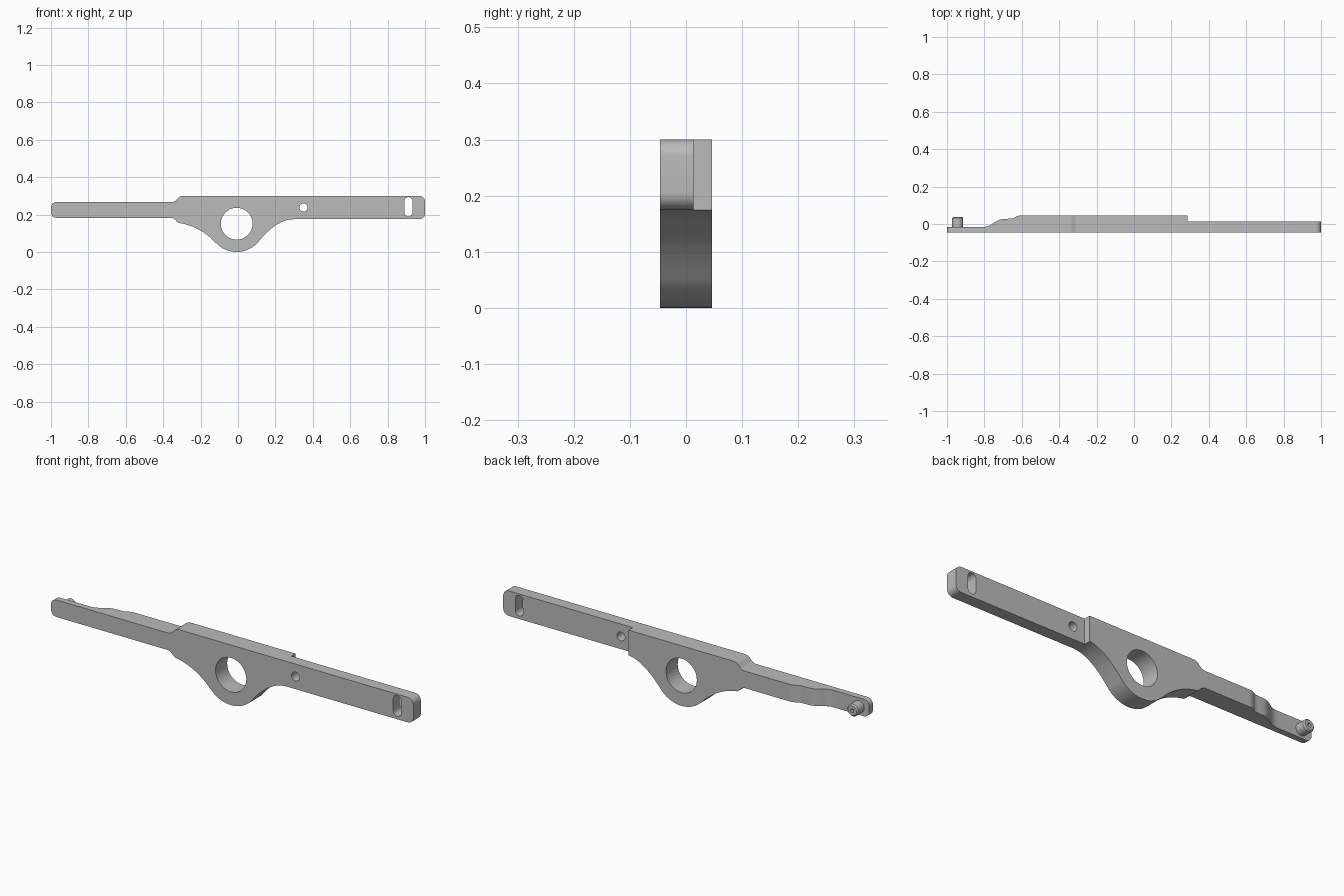
import bpy, bmesh, math
from mathutils import Vector

cube = bpy.data.objects.get("Cube")
if cube:
    bpy.data.objects.remove(cube)

steel = bpy.data.materials.new("plain grey steel")
steel.use_nodes = True
GREY = (0.5, 0.5, 0.5, 1)
steel.diffuse_color = GREY
steel.node_tree.nodes["Principled BSDF"].inputs["Base Color"].default_value = GREY

FRONT, BACK = -0.046, 0.046
HUB = (-0.007, 0.151)
PIN = (-0.943, 0.223)


def arc(c, r, a0, a1, n=8):
    """Points on an arc, angles in degrees."""
    return [(c[0] + r * math.cos(math.radians(a0 + (a1 - a0) * i / n)),
             c[1] + r * math.sin(math.radians(a0 + (a1 - a0) * i / n))) for i in range(n + 1)]


def bend(a, b, c, n=10):
    """Quadratic curve from a to c, pulled towards b."""
    a, b, c = Vector(a), Vector(b), Vector(c)
    return [tuple(a * (1 - t) ** 2 + b * 2 * t * (1 - t) + c * t * t)
            for t in (i / n for i in range(n + 1))]


def prism(name, pts, lo, hi, axis="y"):
    """Extrude an outline along y (x, z points) or z (x, y points)."""
    bm = bmesh.new()
    place = (lambda p, d: (p[0], d, p[1])) if axis == "y" else (lambda p, d: (p[0], p[1], d))
    face = bm.faces.new([bm.verts.new(place(p, lo)) for p in pts])
    ext = bmesh.ops.extrude_face_region(bm, geom=[face])
    move = Vector(place((0, 0), hi - lo))
    bmesh.ops.translate(bm, vec=move, verts=[v for v in ext["geom"] if isinstance(v, bmesh.types.BMVert)])
    bmesh.ops.remove_doubles(bm, verts=bm.verts, dist=1e-5)
    bmesh.ops.recalc_face_normals(bm, faces=bm.faces)
    me = bpy.data.meshes.new(name)
    bm.to_mesh(me)
    bm.free()
    ob = bpy.data.objects.new(name, me)
    bpy.context.collection.objects.link(ob)
    me.materials.append(steel)
    return ob


def combine(ob, tool, op):
    """Apply a boolean and discard the tool."""
    bpy.context.view_layer.objects.active = ob
    mod = ob.modifiers.new("cut", "BOOLEAN")
    mod.operation, mod.solver, mod.object = op, "EXACT", tool
    bpy.ops.object.modifier_apply(modifier=mod.name)
    bpy.data.objects.remove(tool)


# Front outline, clockwise from the thin arm's tip
R = 0.03
outline = arc((-1 + R, 0.267 - R), R, 180, 90)
outline += bend((-0.36, 0.267), (-0.34, 0.267), (-0.33, 0.278), 5)
outline += bend((-0.32, 0.289), (-0.31, 0.3), (-0.29, 0.3), 5)
outline += arc((1 - R, 0.3 - R), R, 90, 0)
outline += arc((1 - R, 0.175 + R), R, 0, -90)
outline += bend((0.3, 0.175), (0.205, 0.175), (0.105, 0.05), 14)
outline += arc(HUB, 0.151, -42, -135, 24)[1:]
outline += bend((-0.122, 0.052), (-0.2, 0.133), (-0.3, 0.152), 14)
outline += bend((-0.315, 0.155), (-0.325, 0.16), (-0.333, 0.17), 4)
outline += bend((-0.335, 0.172), (-0.345, 0.182), (-0.36, 0.182), 4)
outline += arc((-1 + R, 0.182 + R), R, 270, 180)
lever = prism("lever_body", outline, FRONT, BACK)

# Thickness seen from above: wavy thin arm, thick hub, stepped arm
plan = [(-1.1, FRONT - 0.1), (1.1, FRONT - 0.1), (1.1, 0.013), (0.285, 0.013), (0.285, BACK)]
plan += bend((-0.6, BACK), (-0.62, BACK), (-0.635, 0.037), 6)
plan += bend((-0.645, 0.031), (-0.655, 0.028), (-0.68, 0.028), 5)
plan += bend((-0.7, 0.027), (-0.725, 0.024), (-0.75, 0.006), 6)
plan += bend((-0.76, -0.001), (-0.78, -0.016), (-0.81, -0.016), 6)
plan += [(-1.1, -0.016)]
# Hub back face sits a hair inside the blank so the cut is clean
plan = [(x, y + 0.01 if y == BACK else y) for x, y in plan]
combine(lever, prism("thickness_cutter", plan, -0.1, 0.5, "z"), "INTERSECT")

# Pivot bore, small hole and end slot
slot = arc((0.911, 0.271), 0.022, 0, 180, 12) + arc((0.911, 0.212), 0.022, 180, 360, 12)
for hole in (arc(HUB, 0.085, 0, 360, 48)[:-1], arc((0.35, 0.238), 0.022, 0, 360, 24)[:-1], slot):
    combine(lever, prism("hole_cutter", hole, -0.2, 0.2), "DIFFERENCE")

# Pin on the thin arm, with a chamfered tip and centre dimple
pin = prism("arm_pin", arc(PIN, 0.03, 0, 360, 32)[:-1], -0.02, 0.037)
bm = bmesh.new()
bm.from_mesh(pin.data)
tip = max(bm.faces, key=lambda f: f.calc_center_median().y)
bmesh.ops.bevel(bm, geom=list(tip.edges), offset=0.006, segments=1, affect="EDGES")
bm.to_mesh(pin.data)
bm.free()
combine(pin, prism("dimple_cutter", arc(PIN, 0.009, 0, 360, 16)[:-1], 0.02, 0.1), "DIFFERENCE")

# Smooth curves, sharp edges
for ob in (lever, pin):
    bpy.ops.object.select_all(action="DESELECT")
    ob.select_set(True)
    bpy.context.view_layer.objects.active = ob
    bpy.ops.object.shade_smooth_by_angle(angle=math.radians(30))
